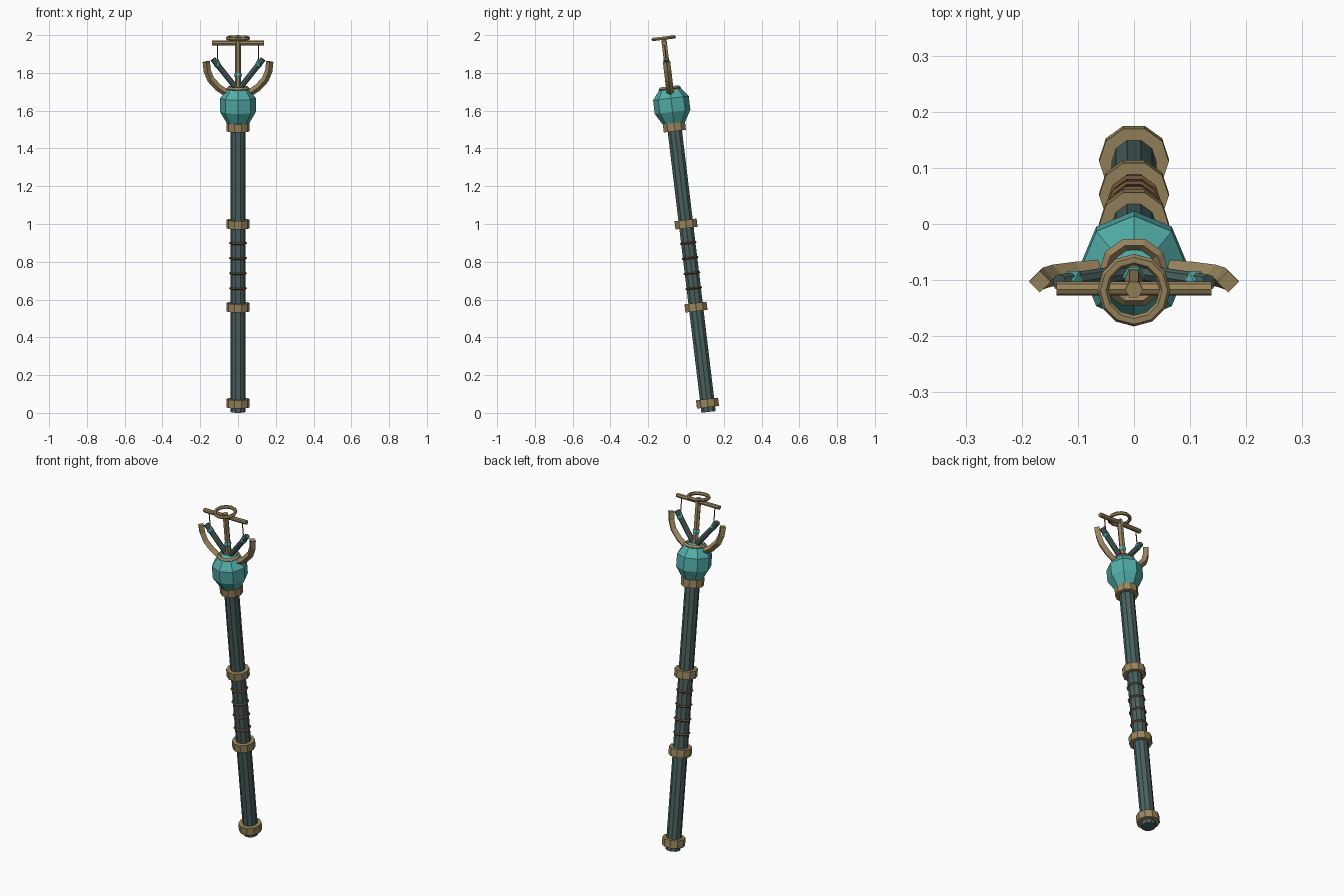
import bpy, bmesh, math
from mathutils import Matrix, Vector

if "Cube" in bpy.data.objects:
    bpy.data.objects.remove(bpy.data.objects["Cube"])

# The whole staff leans toward the front
LEAN = Matrix.Translation((0, 0.12, 0)) @ Matrix.Rotation(math.radians(6.84), 4, 'X')


def material(name, rgb):
    m = bpy.data.materials.new(name)
    m.diffuse_color = (*rgb, 1)
    m.use_nodes = True
    m.node_tree.nodes["Principled BSDF"].inputs["Base Color"].default_value = m.diffuse_color
    return m


BRASS = material("brass", (0.32, 0.235, 0.11))
TEAL = material("teal", (0.085, 0.42, 0.395))
DARK = material("dark_slate", (0.066, 0.118, 0.115))
COPPER = material("dark_copper", (0.16, 0.08, 0.035))


def skin(name, rings, mat, loop=False):
    """Join equal rings of points with quads; cap the ends unless looped."""
    bm = bmesh.new()
    rows = [[bm.verts.new(p) for p in ring] for ring in rings]
    n = len(rows[0])
    pairs = list(zip(rows, rows[1:])) + ([(rows[-1], rows[0])] if loop else [])
    for a, b in pairs:
        for i in range(n):
            j = (i + 1) % n
            bm.faces.new((a[i], a[j], b[j], b[i]))
    if not loop:
        bm.faces.new(rows[0])
        bm.faces.new(rows[-1])
    bmesh.ops.recalc_face_normals(bm, faces=bm.faces)
    mesh = bpy.data.meshes.new(name)
    bm.to_mesh(mesh)
    bm.free()
    mesh.materials.append(mat)
    obj = bpy.data.objects.new(name, mesh)
    obj.matrix_world = LEAN
    bpy.context.collection.objects.link(obj)
    return obj


def lathe(name, profile, sides, mat, x=0, loop=False):
    """Turn a (radius, height) profile around the upright axis at x."""
    rings = [[(x + r * math.cos(2 * math.pi * i / sides),
               r * math.sin(2 * math.pi * i / sides), z) for i in range(sides)]
             for r, z in profile]
    return skin(name, rings, mat, loop)


def hoop(name, z, major, minor, sides, section, mat):
    profile = [(major + minor * math.cos(2 * math.pi * k / section),
                z + minor * math.sin(2 * math.pi * k / section)) for k in range(section)]
    return lathe(name, profile, sides, mat, loop=True)


def tube(name, path, radius, sides, mat):
    """Sweep a polygon along an (x, z) path."""
    pts = [Vector((x, 0, z)) for x, z in path]
    side = Vector((0, 1, 0))
    rings = []
    for i, p in enumerate(pts):
        t = (pts[min(i + 1, len(pts) - 1)] - pts[max(i - 1, 0)]).normalized()
        across = t.cross(side)
        angles = [2 * math.pi * k / sides for k in range(sides)]
        rings.append([p + radius * (across * math.cos(a) + side * math.sin(a)) for a in angles])
    return skin(name, rings, mat)


# Shaft and its brass collars
lathe("shaft", [(0.04, 0.005), (0.04, 1.54)], 10, DARK)
for z in (0.052, 0.564, 1.007, 1.524):
    lathe("collar", [(0.062, z - 0.022), (0.062, z + 0.022)], 10, BRASS)

# Thin grip rings
for z in (0.665, 0.745, 0.826, 0.906):
    hoop("grip_ring", z, 0.042, 0.006, 10, 4, COPPER)

# Faceted orb with a rim on top
lathe("orb", [(0.03, 1.525), (0.057, 1.54), (0.095, 1.605), (0.095, 1.678),
              (0.058, 1.726), (0.005, 1.742)], 8, TEAL)
hoop("orb_rim", 1.73, 0.052, 0.011, 10, 4, BRASS)

# Centre post, teal band, crossbar and top hoop
lathe("post", [(0.016, 1.72), (0.016, 1.99)], 6, BRASS)
lathe("post_band", [(0.017, 1.79), (0.021, 1.802), (0.017, 1.814)], 6, TEAL)
tube("crossbar", [(-0.138, 1.972), (0.138, 1.972)], 0.0125, 8, BRASS)
hoop("top_hoop", 1.998, 0.055, 0.010, 12, 6, BRASS)

# Mirrored parts: curved arms, slanted tubes, hanging drops
for s in (-1, 1):
    arm = [(0.06, 1.705), (0.105, 1.735), (0.145, 1.778), (0.163, 1.825), (0.168, 1.873)]
    tube("curved_arm", [(s * x, z) for x, z in arm], 0.0195, 4, BRASS)
    tube("slanted_tube", [(s * 0.012, 1.735), (s * 0.133, 1.887)], 0.015, 8, DARK)
    lathe("drop_cord", [(0.003, 1.87), (0.003, 1.97)], 6, COPPER, x=s * 0.108)
    lathe("drop", [(0.004, 1.835), (0.02, 1.852), (0.003, 1.888)], 6, TEAL, x=s * 0.108)
